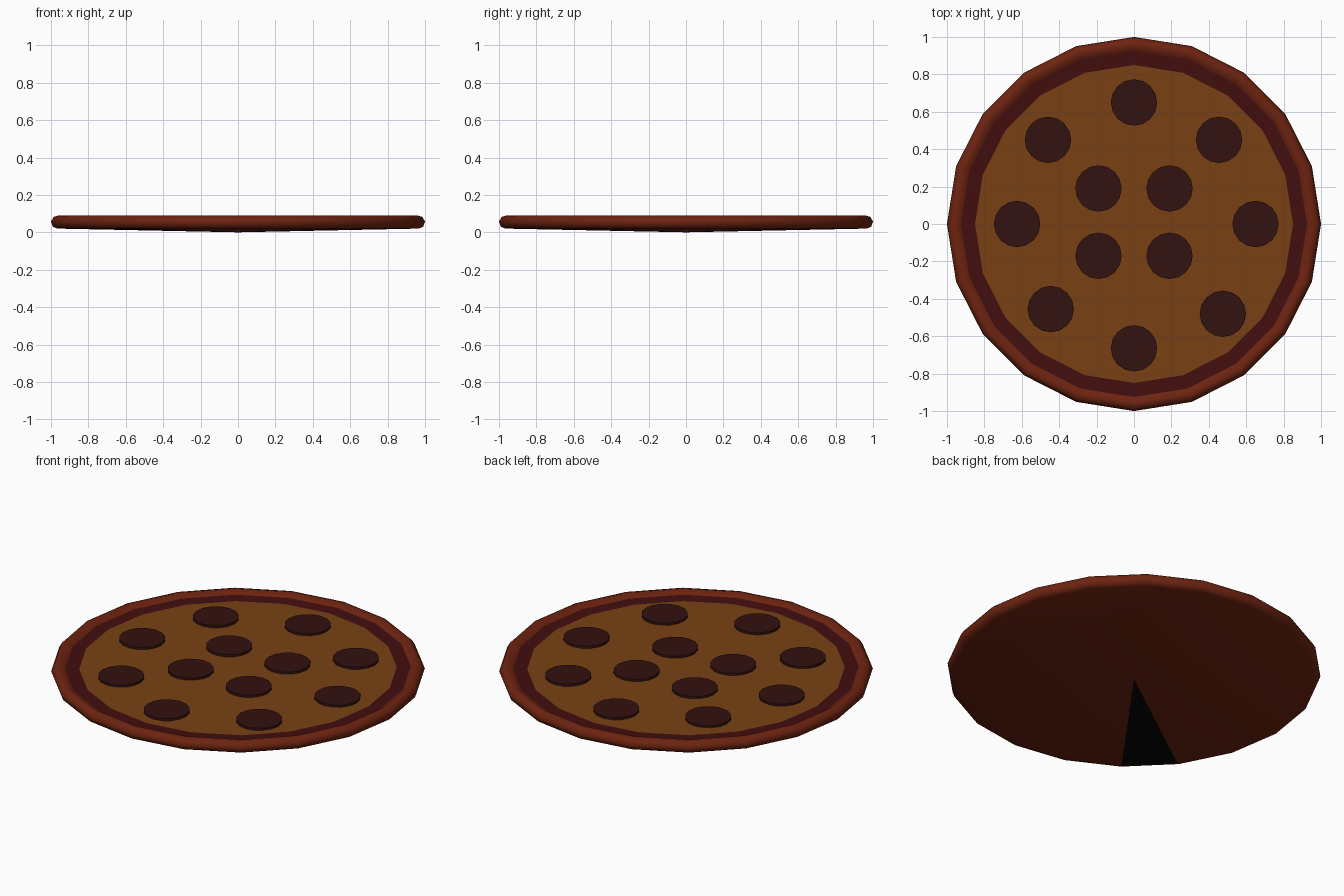
import bpy, bmesh
from math import cos, sin, pi, radians

if "Cube" in bpy.data.objects:
    bpy.data.objects.remove(bpy.data.objects["Cube"])

SIDES = 20


def material(name, rgb):
    m = bpy.data.materials.new(name)
    m.diffuse_color = (*rgb, 1)
    m.use_nodes = True
    m.node_tree.nodes["Principled BSDF"].inputs["Base Color"].default_value = m.diffuse_color
    return m


def finish(name, bm, *mats):
    me = bpy.data.meshes.new(name)
    bm.to_mesh(me)
    bm.free()
    for m in mats:
        me.materials.append(m)
    ob = bpy.data.objects.new(name, me)
    bpy.context.collection.objects.link(ob)
    return ob


def lathe(bm, profile, sides):
    """Revolve (radius, z) points; radius 0 becomes a pole."""
    rings = []
    for r, z in profile:
        if r == 0:
            rings.append([bm.verts.new((0, 0, z))] * sides)
        else:
            rings.append([bm.verts.new((r * cos(2 * pi * i / sides), r * sin(2 * pi * i / sides), z))
                          for i in range(sides)])
    strips = []
    for a, b in zip(rings, rings[1:]):
        strip = []
        for i in range(sides):
            j = (i + 1) % sides
            strip.append(bm.faces.new(list(dict.fromkeys((a[i], a[j], b[j], b[i])))))
        strips.append(strip)
    bmesh.ops.recalc_face_normals(bm, faces=bm.faces)
    # Open shells: make sure the last strip faces upward
    bm.normal_update()
    if strips[-1][0].normal.z < 0:
        bmesh.ops.reverse_faces(bm, faces=bm.faces)
    return strips


crust_mat = material("crust", (0.153, 0.017, 0.005))
burnt_mat = material("burnt", (0.0015, 0.002, 0.0015))
sauce_mat = material("sauce", (0.056, 0.0044, 0.0048))
cheese_mat = material("cheese", (0.188, 0.053, 0.007))
pepperoni_mat = material("pepperoni", (0.032, 0.006, 0.005))

# Crust: shallow conical base with a rounded rim; one dark slice underneath
bm = bmesh.new()
strips = lathe(bm, [(0, 0), (0.965, 0.02), (0.99, 0.03), (1.0, 0.058), (0.985, 0.083),
                    (0.955, 0.091), (0.925, 0.07)], SIDES)
strips[0][12].material_index = 1
crust = finish("crust", bm, crust_mat, burnt_mat)
bpy.context.view_layer.objects.active = crust
crust.select_set(True)
bpy.ops.object.shade_smooth_by_angle(angle=radians(55))

# Sauce ring
bm = bmesh.new()
lathe(bm, [(0.925, 0.07), (0.85, 0.067)], SIDES)
finish("sauce", bm, sauce_mat)

# Cheese disc
bm = bmesh.new()
lathe(bm, [(0.85, 0.067), (0, 0.067)], SIDES)
finish("cheese", bm, cheese_mat)

# Pepperoni: an outer ring of eight and an inner group of four
spots = [(0, 0.65), (0.455, 0.45), (0.65, 0), (0.475, -0.48), (0, -0.665), (-0.445, -0.455),
         (-0.625, 0), (-0.46, 0.45), (0.19, 0.19), (-0.19, 0.19), (0.19, -0.17), (-0.19, -0.17)]
for i, (x, y) in enumerate(spots):
    bm = bmesh.new()
    lathe(bm, [(0.124, 0.064), (0.124, 0.08), (0, 0.08)], 16)
    finish(f"pepperoni_{i + 1}", bm, pepperoni_mat).location = (x, y, 0)
